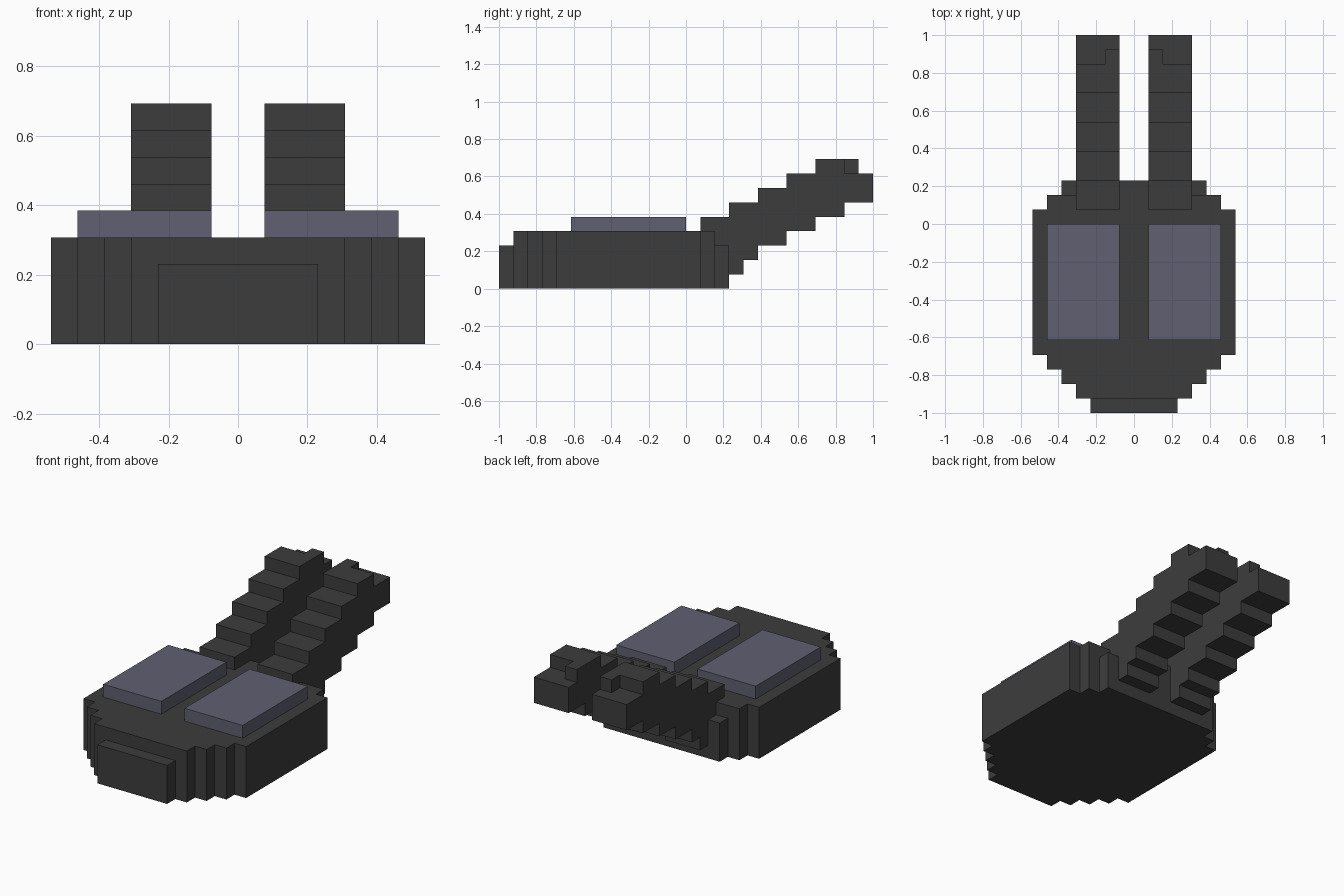
import bpy, bmesh
from mathutils import Vector

cube = bpy.data.objects.get("Cube")
if cube:
    bpy.data.objects.remove(cube, do_unlink=True)

U = 1 / 13  # one block of the model's grid


def material(name, colour):
    mat = bpy.data.materials.new(name)
    mat.use_nodes = True
    mat.diffuse_color = colour
    mat.node_tree.nodes["Principled BSDF"].inputs["Base Color"].default_value = colour
    return mat


charcoal = material("charcoal", (0.046, 0.046, 0.046, 1))
slate = material("slate violet", (0.115, 0.115, 0.165, 1))


def extrude(name, points, direction, mat, mirror=False):
    """Extrude a closed outline, given in blocks, along a direction."""
    bm = bmesh.new()
    face = bm.faces.new([bm.verts.new(Vector(p) * U) for p in points])
    result = bmesh.ops.extrude_face_region(bm, geom=[face], use_keep_orig=True)
    moved = [g for g in result["geom"] if isinstance(g, bmesh.types.BMVert)]
    bmesh.ops.translate(bm, verts=moved, vec=Vector(direction) * U)
    bmesh.ops.recalc_face_normals(bm, faces=bm.faces)
    mesh = bpy.data.meshes.new(name)
    bm.to_mesh(mesh)
    bm.free()
    mesh.materials.append(mat)
    obj = bpy.data.objects.new(name, mesh)
    bpy.context.collection.objects.link(obj)
    if mirror:
        obj.modifiers.new("Mirror", "MIRROR").use_mirror_merge = False
    return obj


def box(name, low, high, mat, mirror=False):
    (x0, y0, z0), (x1, y1, z1) = low, high
    base = [(x0, y0, z0), (x1, y0, z0), (x1, y1, z0), (x0, y1, z0)]
    return extrude(name, base, (0, 0, z1 - z0), mat, mirror)


# Body: stepped plan outline as (half width, start, end) rows
rows = [(4, -12, -11), (5, -11, -10), (6, -10, -9), (7, -9, 1), (6, 1, 2), (4, 2, 3)]
side = [(w, y, 0) for w, y0, y1 in rows for y in (y0, y1)]
outline = side + [(-x, y, z) for x, y, z in reversed(side)]
extrude("body", outline, (0, 0, 4), charcoal)

# Lower steps at the front and rear corners
box("front_bumper", (-3, -13, 0), (3, -12, 3), charcoal)
box("rear_corner", (4, 2, 0), (5, 3, 3), charcoal, True)

# Raised top pads
box("top_pad", (1, -8, 4), (6, 0, 5), slate, True)

# Rear arms: stepped side profile
upper = [(1, 4), (1, 5), (3, 5), (3, 6), (5, 6), (5, 7), (7, 7), (7, 8), (9, 8), (9, 9), (11, 9), (11, 8)]
lower = [(13, 8), (13, 6), (11, 6), (11, 5), (9, 5), (9, 4), (7, 4), (7, 3), (5, 3), (5, 2),
         (4, 2), (4, 1), (3, 1), (3, 4)]
extrude("rear_arm", [(1, y, z) for y, z in upper + lower], (3, 0, 0), charcoal, True)
box("arm_tip", (1, 11, 8), (2, 12, 9), charcoal, True)
